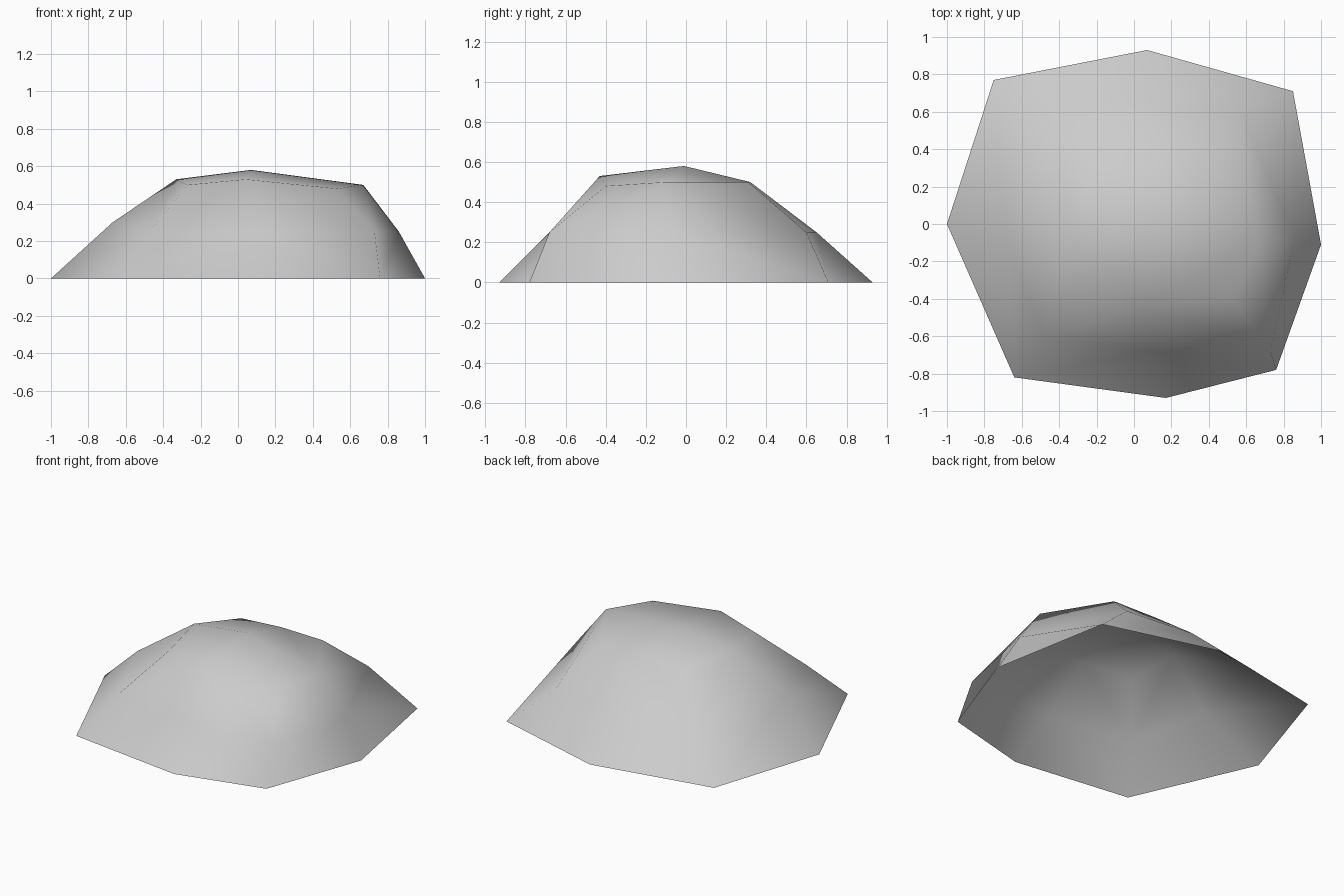
import bpy
import bmesh

# Remove the default cube
default_cube = bpy.data.objects.get("Cube")
if default_cube:
    bpy.data.objects.remove(default_cube, do_unlink=True)


def make_material(name, color):
    material = bpy.data.materials.new(name)
    material.use_nodes = True
    material.diffuse_color = color
    shader = material.node_tree.nodes["Principled BSDF"]
    shader.inputs["Base Color"].default_value = color
    shader.inputs["Roughness"].default_value = 0.9
    return material


def bridge(bm, lower, upper):
    """Join two rings with triangles, folding from low corners to high sides."""
    count = len(lower)
    for i in range(count):
        j = (i + 1) % count
        if i % 2:
            bm.faces.new((lower[i], lower[j], upper[j]))
            bm.faces.new((lower[i], upper[j], upper[i]))
        else:
            bm.faces.new((lower[i], lower[j], upper[i]))
            bm.faces.new((lower[j], upper[j], upper[i]))


# Rings run left side, front corner, front, and on around the mound
ground_ring = [(-1, 0), (-.64, -.82), (.17, -.93), (.76, -.78),
               (1, -.11), (.85, .71), (.07, .93), (-.75, .77)]
shoulder_ring = [(-.67, -.12, .3), (-.48, -.6, .24), (.1, -.68, .25),
                 (.73, -.68, .25), (.86, -.07, .25), (.56, .6, .25),
                 (.08, .65, .25), (-.47, .55, .25)]
crown_ring = [(-.33, 0, .53), (-.27, -.35, .5), (.04, -.43, .53),
              (.53, -.4, .48), (.67, -.1, .5), (.42, .31, .5),
              (.1, .32, .5), (-.2, .32, .48)]
peak_point = (.07, -.01, .58)

# Rock shell, open underneath
bm = bmesh.new()
ground = [bm.verts.new((x, y, 0)) for x, y in ground_ring]
shoulder = [bm.verts.new(point) for point in shoulder_ring]
crown = [bm.verts.new(point) for point in crown_ring]
peak = bm.verts.new(peak_point)
bridge(bm, ground, shoulder)
bridge(bm, shoulder, crown)

# Four cap faces meet at the peak
for corner in range(1, len(crown), 2):
    following = (corner + 1) % len(crown)
    bm.faces.new((crown[corner - 1], crown[corner], crown[following], peak))

for face in bm.faces:
    face.smooth = True
bm.normal_update()

mesh = bpy.data.meshes.new("rock_mound")
bm.to_mesh(mesh)
bm.free()
mesh.materials.append(make_material("stone grey", (.6, .6, .6, 1)))
rock = bpy.data.objects.new("rock_mound", mesh)
bpy.context.collection.objects.link(rock)
